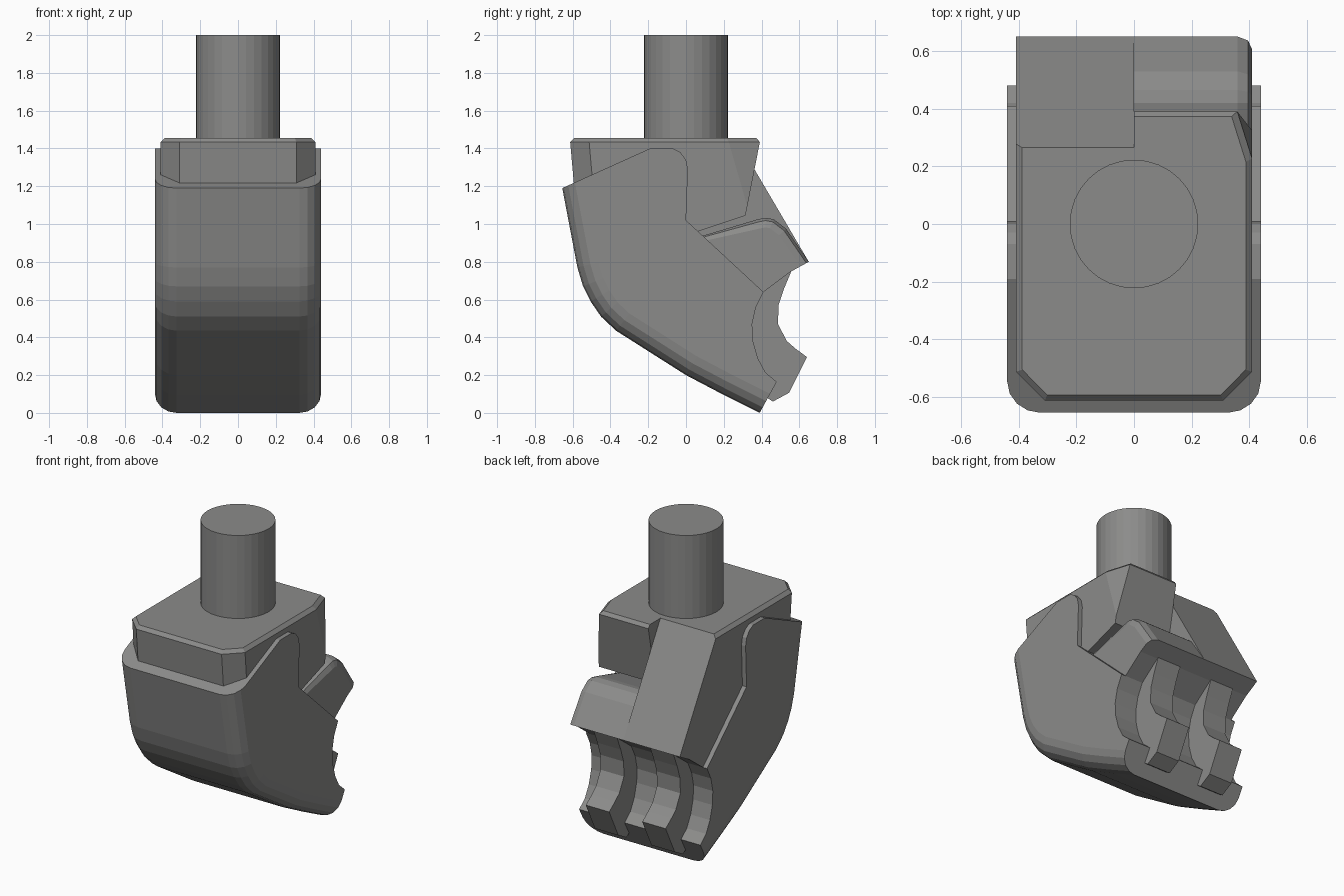
import bpy, bmesh
from mathutils import Vector

cube = bpy.data.objects.get("Cube")
if cube:
    bpy.data.objects.remove(cube, do_unlink=True)

GREY = (0.26, 0.26, 0.255, 1)
grey = bpy.data.materials.new("plain_grey")
grey.use_nodes = True
grey.diffuse_color = GREY
grey.node_tree.nodes["Principled BSDF"].inputs["Base Color"].default_value = GREY


def prism(profile, x0, x1):
    """Extrude a (y, z) profile along x."""
    bm = bmesh.new()
    a, b = ([bm.verts.new((x, y, z)) for y, z in profile] for x in (x0, x1))
    bm.faces.new(a)
    bm.faces.new(b)
    for i in range(len(profile)):
        j = (i + 1) % len(profile)
        bm.faces.new((a[i], a[j], b[j], b[i]))
    bmesh.ops.recalc_face_normals(bm, faces=bm.faces)
    return bm, a, b


def bevel(bm, edges, offset, segments=1):
    bmesh.ops.bevel(bm, geom=list(edges), offset=offset, segments=segments,
                    profile=0.5, affect='EDGES', clamp_overlap=False)


def chain(bm, verts, count):
    """Edges joining the first few profile points of one cap."""
    return [bm.edges.get((verts[i], verts[i + 1])) for i in range(count)]


def finish(bm, name):
    bmesh.ops.recalc_face_normals(bm, faces=bm.faces)
    mesh = bpy.data.meshes.new(name)
    bm.to_mesh(mesh)
    bm.free()
    mesh.materials.append(grey)
    obj = bpy.data.objects.new(name, mesh)
    bpy.context.collection.objects.link(obj)
    return obj


# Outer shell, rounded along the front and underside
outer = [(-.655, 1.19), (-.575, .77), (-.545, .67), (-.505, .59), (-.45, .51),
         (-.37, .435), (0, .2), (.2, .095), (.39, 0)]
cavity = [(.48, .164), (.42, .215), (.38, .29), (.355, .38), (.35, .47), (.37, .56), (.41, .64)]
ear = [(0, 1.02), (.01, 1.29), (0, 1.34), (-.03, 1.38), (-.07, 1.4), (-.19, 1.4)]
bm, a, b = prism(outer + cavity + ear, -.44, .44)
n = len(outer) - 1
bevel(bm, chain(bm, a, n) + chain(bm, b, n), .115, 4)
finish(bm, "outer_shell")

# Core halves: the left one is cut square at the back, the other slopes into a ramp
left = [(-.615, 1.455), (-.575, 1), (.03, .95), (.315, 1.045), (.395, 1.455)]
ramp = [(-.615, 1.455), (-.575, 1), (.2, .7), (.3, .6), (.41, .64),
        (.55, .745), (.65, .8), (.265, 1.455)]
for name, profile, side in (("core_left", left, 1), ("core_ramp", ramp, -1)):
    bm, a, b = prism(profile, 0, side * .41)
    bevel(bm, chain(bm, b, 1), .1)
    if side > 0:
        # Tapered corner facet at the back
        p, q, r = (Vector(c) for c in ((.355, .395, 1.455), (.41, .22, 1.455), (.41, .325, 1.09)))
        normal = (q - p).cross(r - p)
        if normal.x < 0:
            normal.negate()
        cut = bmesh.ops.bisect_plane(bm, geom=bm.verts[:] + bm.edges[:] + bm.faces[:],
                                     plane_co=p, plane_no=normal, clear_outer=True)
        rim = [e for e in cut["geom_cut"] if isinstance(e, bmesh.types.BMEdge)]
        bmesh.ops.holes_fill(bm, edges=rim, sides=0)
    rim = [e for e in bm.edges if all(v.co.z > 1.454 for v in e.verts)
           and any(abs(v.co.x) > .001 for v in e.verts)
           and (side > 0 or any(v.co.y < .2 for v in e.verts))]
    bevel(bm, rim, .022)
    finish(bm, name)

# Rounded jaw beside the ramp
jaw = [(.08, .935), (.38, 1.025), (.42, 1.033), (.465, 1.025), (.53, .975), (.65, .8),
       (.55, .745), (.41, .64), (.3, .65), (.05, .9)]
bm, a, b = prism(jaw, 0, .41)
bevel(bm, chain(bm, b, 5), .05, 2)
finish(bm, "jaw")

# Hooked ribs inside the cavity
hook = [(.56, .755), (.52, .66), (.49, .57), (.487, .47), (.534, .38), (.58, .34),
        (.64, .296), (.545, .106), (.46, .06), (.4, .1), (.33, .3), (.32, .5), (.41, .66)]
for name, x in (("rib_left", .195), ("rib_right", -.215)):
    finish(prism(hook, x - .085, x + .085)[0], name)

# Round mounting stem
bm = bmesh.new()
bmesh.ops.create_cone(bm, cap_ends=True, segments=32, radius1=.223, radius2=.223, depth=.6)
bmesh.ops.translate(bm, verts=bm.verts, vec=(0, 0, 1.7))
finish(bm, "stem")
